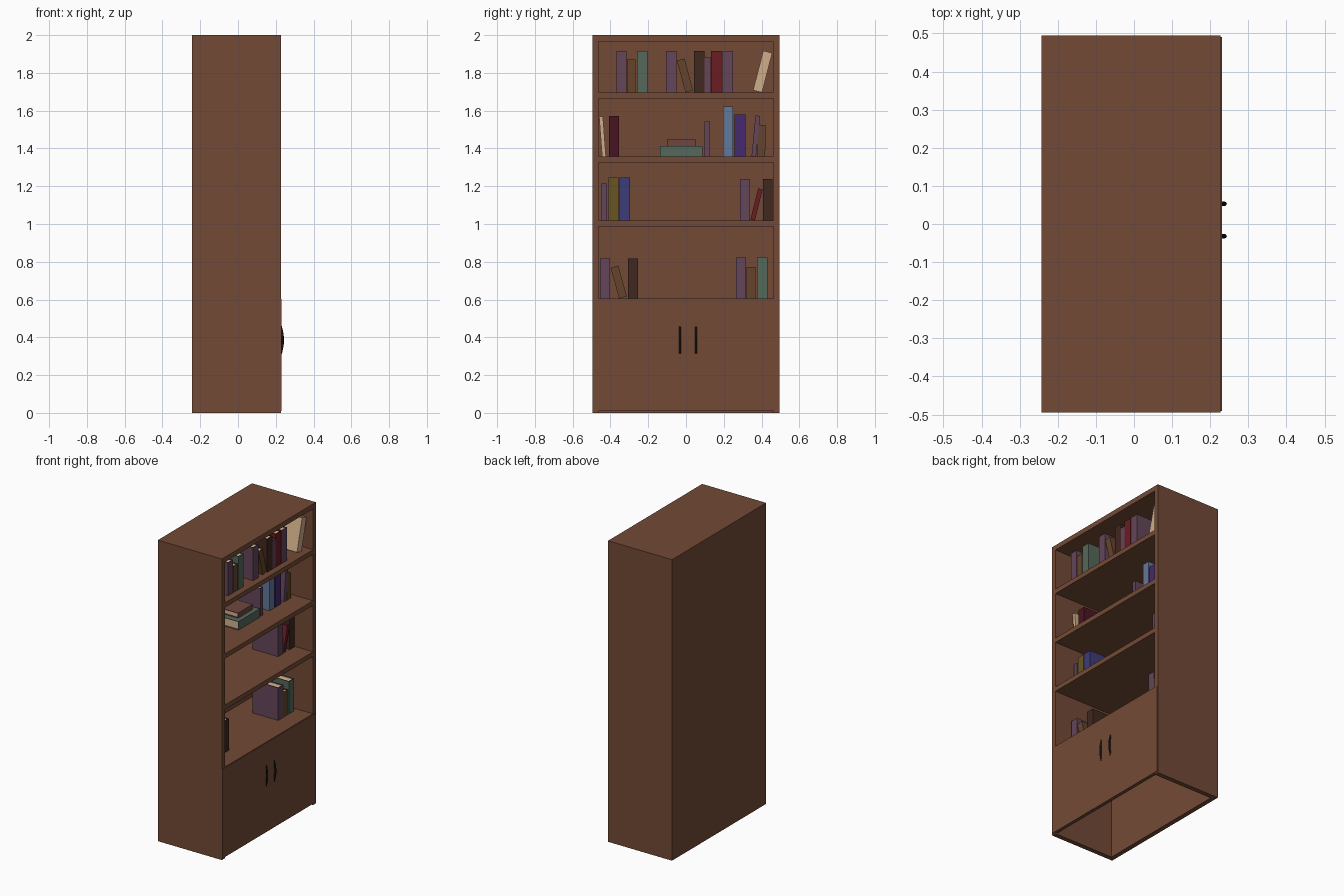
import bpy, bmesh
from math import radians, sin, cos, pi
from mathutils import Matrix, Vector

if "Cube" in bpy.data.objects:
    bpy.data.objects.remove(bpy.data.objects["Cube"])


def material(name, hex_code):
    srgb = [int(hex_code[i:i + 2], 16) / 255 for i in (0, 2, 4)]
    m = bpy.data.materials.new(name)
    m.diffuse_color = [((c + 0.055) / 1.055) ** 2.4 for c in srgb] + [1]
    m.use_nodes = True
    m.node_tree.nodes["Principled BSDF"].inputs["Base Color"].default_value = m.diffuse_color
    return m


MATS = {n: material(n, h) for n, h in dict(
    wood="734A36", metal="141414", pages="D8B48F", purple="64465A", brown="65452C",
    teal="55685A", dark="40281E", red="6A1C24", cream="D0AE8A", maroon="4A1420",
    sky="64789A", violet="46286E", olive="6A5420", blue="3C3C78", rose="70463F").items()}


def add_box(bm, lo, hi, mat_index=0):
    lo, hi = Vector(lo), Vector(hi)
    mat = Matrix.Translation((lo + hi) / 2) @ Matrix.Diagonal((*(hi - lo), 1))
    for v in bmesh.ops.create_cube(bm, size=1, matrix=mat)["verts"]:
        for f in v.link_faces:
            f.material_index = mat_index


def make_object(name, bm, *mats):
    me = bpy.data.meshes.new(name)
    bm.to_mesh(me)
    bm.free()
    for m in mats:
        me.materials.append(MATS[m])
    ob = bpy.data.objects.new(name, me)
    bpy.context.collection.objects.link(ob)
    return ob


def box(name, lo, hi, mat="wood"):
    bm = bmesh.new()
    add_box(bm, lo, hi)
    return make_object(name, bm, mat)


# Carcass: sides, top, back and shelves, open underneath
BACK, FRONT, W, T = -0.243, 0.227, 0.494, 0.031
IN = W - T
box("left_side", (BACK, -W, 0), (FRONT, -IN, 2))
box("right_side", (BACK, IN, 0), (FRONT, W, 2))
box("top_panel", (BACK, -IN, 2 - T - 0.002), (FRONT, IN, 2))
box("back_panel", (BACK, -IN, 0), (BACK + T, IN, 2 - T))
SHELVES = [1.696, 1.357, 1.018, 0.606]
for i, z in enumerate(SHELVES):
    box(f"shelf_{i + 1}", (BACK + T, -IN, z - T), (FRONT, IN, z))

# Cupboard doors overlaying the carcass front
for side, y0, y1 in (("left", -0.49, 0), ("right", 0, 0.49)):
    box(f"{side}_door", (0.208, y0, 0.011), (0.231, y1, 0.602))

# Bowed door handles
for side, y in (("left", -0.032), ("right", 0.053)):
    cu = bpy.data.curves.new(f"{side}_handle", "CURVE")
    cu.dimensions = "3D"
    cu.bevel_depth, cu.bevel_resolution, cu.use_fill_caps = 0.006, 2, True
    sp = cu.splines.new("POLY")
    sp.points.add(12)
    for k, p in enumerate(sp.points):
        t = k / 12
        p.co = (0.226 + 0.0115 * sin(pi * t), y, 0.312 + 0.146 * t, 1)
    cu.materials.append(MATS["metal"])
    bpy.context.collection.objects.link(bpy.data.objects.new(f"{side}_handle", cu))


# A book: two cover boards, a spine at the front and a recessed page block
def book(name, colour, width, height, depth):
    c, r, w = 0.004, 0.005, width / 2
    bm = bmesh.new()
    add_box(bm, (-depth, -w, 0), (-c, -w + c, height))
    add_box(bm, (-depth, w - c, 0), (-c, w, height))
    add_box(bm, (-c, -w, 0), (0, w, height))
    add_box(bm, (-depth + r, -w + c, r), (-c, w - c, height - r), 1)
    return make_object(name, bm, colour, "pages")


# Upright and leaning books per shelf: colour, base y start, width, height, lean in degrees
ROWS = [
    (0.185, [("purple", -.368, .053, .22, 0), ("brown", -.312, .045, .175, 0),
             ("teal", -.259, .055, .22, 0), ("purple", -.106, .055, .22, 0),
             ("brown", -.003, .042, .175, -15), ("dark", .042, .056, .22, 0),
             ("purple", .098, .032, .188, 0), ("red", .132, .056, .22, 0),
             ("purple", .193, .056, .22, 0), ("cream", .355, .049, .216, 14.5)]),
    (0.095, [("cream", -.444, .02, .212, -4.3), ("maroon", -.407, .053, .216, 0),
             ("purple", .098, .029, .185, 0), ("sky", .196, .053, .265, 0),
             ("violet", .257, .058, .222, 0), ("purple", .347, .024, .216, 5.6),
             ("brown", .377, .042, .168, 1)]),
    (0.095, [("purple", -.447, .029, .196, 0), ("olive", -.41, .053, .228, 0),
             ("blue", -.352, .056, .228, 0), ("purple", .286, .053, .22, 0),
             ("red", .341, .024, .17, 14), ("dark", .407, .052, .22, 0)]),
    (0.11, [("purple", -.455, .053, .212, 0), ("brown", -.354, .042, .168, -15.5),
            ("dark", -.307, .053, .212, 0), ("purple", .265, .053, .217, 0),
            ("brown", .32, .047, .166, 0), ("teal", .376, .055, .217, 0)]),
]
for s, (front, row) in enumerate(ROWS):
    for n, (colour, y, w, h, lean) in enumerate(row):
        ob = book(f"book_shelf{s + 1}_{n + 1}", colour, w, h, 0.19)
        a = radians(lean)
        lift = abs(sin(a)) * w / 2
        ob.location = (front, y + w * cos(a) / 2, SHELVES[s] + lift)
        ob.rotation_euler.x = -a

# Two books lying flat in a stack on the second shelf
for name, colour, y, front, z, thick, length, depth in (
        ("flat_book_lower", "teal", -.138, .1, 1.357, .057, .225, .19),
        ("flat_book_upper", "rose", -.1, .07, 1.414, .034, .153, .13)):
    ob = book(name, colour, thick, length, depth)
    ob.location = (front, y, z + thick / 2)
    ob.rotation_euler.x = radians(-90)
